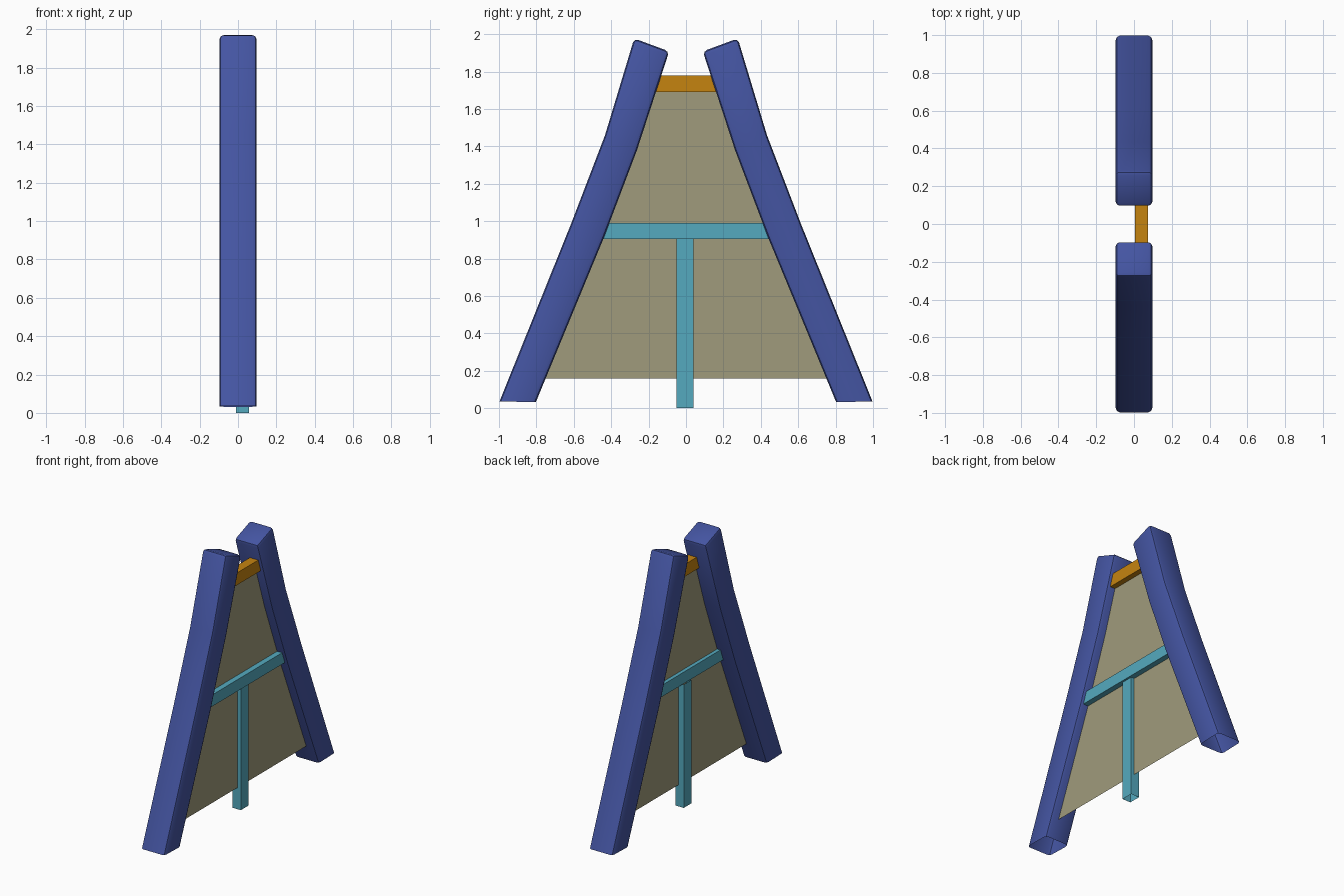
import bpy, bmesh

if "Cube" in bpy.data.objects:
    bpy.data.objects.remove(bpy.data.objects["Cube"])

def material(name, rgb):
    m = bpy.data.materials.new(name)
    m.diffuse_color = (*rgb, 1)
    m.use_nodes = True
    m.node_tree.nodes["Principled BSDF"].inputs["Base Color"].default_value = m.diffuse_color
    return m

BLUE = material("blue", (0.058, 0.09, 0.36))
ORANGE = material("orange", (0.56, 0.23, 0.005))
TEAL = material("teal", (0.09, 0.40, 0.52))
OLIVE = material("olive", (0.35, 0.33, 0.20))

def finish(name, bm, mat):
    bmesh.ops.recalc_face_normals(bm, faces=bm.faces)
    me = bpy.data.meshes.new(name)
    bm.to_mesh(me)
    bm.free()
    me.materials.append(mat)
    ob = bpy.data.objects.new(name, me)
    bpy.context.collection.objects.link(ob)
    return ob

# Leg side profile, bottom to top: (outer y, outer z, inner y, inner z)
SECTIONS = [(0.997, 0.037, 0.803, 0.032), (0.615, 0.985, 0.44, 0.91),
            (0.433, 1.46, 0.262, 1.38), (0.277, 1.977, 0.09, 1.908)]

def leg(name, side, w=0.097):
    bm = bmesh.new()
    rings = [[bm.verts.new((x, side * y, z)) for x, y, z in
              ((-w, oy, oz), (w, oy, oz), (w, iy, iz), (-w, iy, iz))]
             for oy, oz, iy, iz in SECTIONS]
    for a, b in zip(rings, rings[1:]):
        for i in range(4):
            j = (i + 1) % 4
            bm.faces.new((a[i], a[j], b[j], b[i]))
    bm.faces.new(rings[-1])                      # top cap, foot stays open
    bmesh.ops.recalc_face_normals(bm, faces=bm.faces)
    sharp = [e for e in bm.edges
             if len(e.link_faces) == 2 and e.calc_face_angle() > 0.8]
    bmesh.ops.bevel(bm, geom=sharp, offset=0.022, segments=2,
                    profile=0.5, affect='EDGES')
    ob = finish(name, bm, BLUE)
    bpy.ops.object.select_all(action='DESELECT')
    ob.select_set(True)
    bpy.context.view_layer.objects.active = ob
    bpy.ops.object.shade_smooth_by_angle(angle=0.6)

def bar(name, x, y, z, mat, open_axis=None):
    bm = bmesh.new()
    bmesh.ops.create_cube(bm, size=1)
    if open_axis is not None:                    # tube without end caps
        ends = [f for f in bm.faces if abs(f.normal[open_axis]) > 0.9]
        bmesh.ops.delete(bm, geom=ends, context='FACES_ONLY')
    for v in bm.verts:
        v.co = [(r[0] + r[1]) / 2 + c * (r[1] - r[0])
                for r, c in zip((x, y, z), v.co)]
    finish(name, bm, mat)

# Two leaning, slightly curved legs
leg("front_leg", -1)
leg("back_leg", 1)

# Cross bars and centre post
bar("top_bar", (0.005, 0.073), (-0.18, 0.18), (1.69, 1.78), ORANGE, 1)
bar("middle_bar", (0.005, 0.073), (-0.47, 0.47), (0.905, 0.99), TEAL, 1)
bar("centre_post", (-0.01, 0.058), (-0.05, 0.04), (0, 0.91), TEAL, 2)

# Thin panel between the legs, edges tucked into them
bm = bmesh.new()
half = [(0.77, 0.16), (0.46, 0.91), (0.282, 1.38), (0.18, 1.70)]
rows = [[bm.verts.new((0.032, s * y, z)) for s in (-1, 1)] for y, z in half]
for a, b in zip(rows, rows[1:]):
    bm.faces.new((a[0], a[1], b[1], b[0]))
finish("panel", bm, OLIVE)
